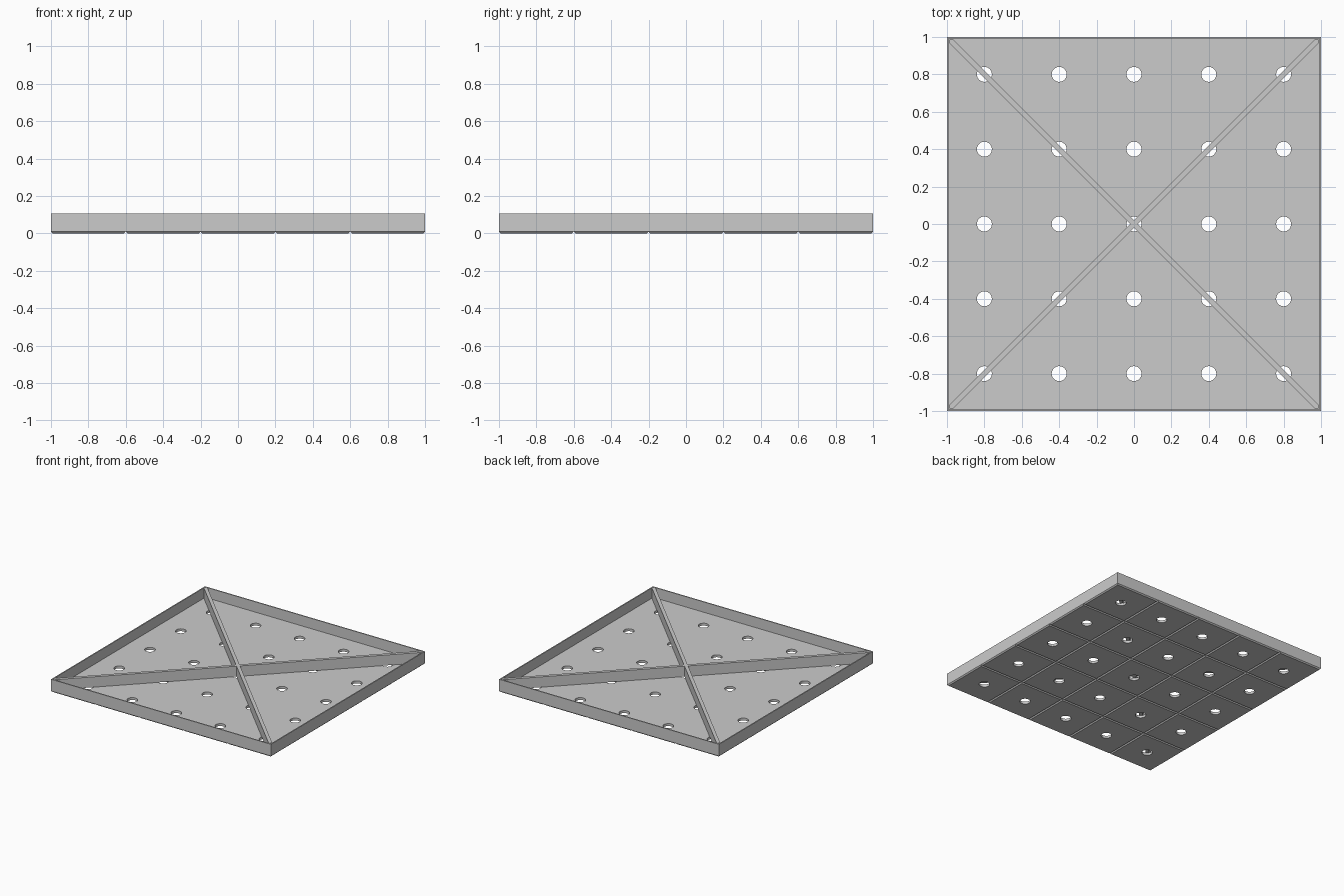
import bpy, bmesh, math
from mathutils import Matrix, Vector

if "Cube" in bpy.data.objects:
    bpy.data.objects.remove(bpy.data.objects["Cube"], do_unlink=True)

HEIGHT, FLOOR, WALL = 0.105, 0.02, 0.013
CHAMFER, RIB, HOLE, PITCH = 0.009, 0.027, 0.04, 0.4

grey = bpy.data.materials.new("plain grey")
grey.use_nodes = True
grey.diffuse_color = (0.6, 0.6, 0.6, 1)
grey.node_tree.nodes["Principled BSDF"].inputs["Base Color"].default_value = grey.diffuse_color


def add_box(bm, size, centre, rotation=None):
    matrix = Matrix.Translation(centre) @ (rotation or Matrix()) @ Matrix.Diagonal((*size, 1))
    return bmesh.ops.create_cube(bm, size=1, matrix=matrix)


def finish(name, bm, cutter=False):
    bmesh.ops.recalc_face_normals(bm, faces=bm.faces)
    mesh = bpy.data.meshes.new(name)
    bm.to_mesh(mesh)
    bm.free()
    obj = bpy.data.objects.new(name, mesh)
    bpy.context.collection.objects.link(obj)
    mesh.materials.append(grey)
    obj.hide_render = cutter
    obj.hide_viewport = cutter
    return obj


def cut(target, cutter):
    mod = target.modifiers.new(cutter.name, 'BOOLEAN')
    mod.operation, mod.object, mod.solver = 'DIFFERENCE', cutter, 'EXACT'
    mod.use_self = True


# Square tray with a thin upright rim
bm = bmesh.new()
add_box(bm, (2, 2, HEIGHT), (0, 0, HEIGHT / 2))
bm.faces.ensure_lookup_table()
top = max(bm.faces, key=lambda f: f.calc_center_median().z)
bmesh.ops.inset_region(bm, faces=[top], thickness=WALL)
inner = bmesh.ops.extrude_face_region(bm, geom=[top])["geom"]
bmesh.ops.delete(bm, geom=[top], context='FACES')
floor_verts = [v for v in inner if isinstance(v, bmesh.types.BMVert)]
bmesh.ops.translate(bm, verts=floor_verts, vec=(0, 0, FLOOR - HEIGHT))
tray = finish("tray", bm)

# Drain holes, one in the middle of each tile
bm = bmesh.new()
for i in range(-2, 3):
    for j in range(-2, 3):
        bmesh.ops.create_cone(bm, cap_ends=True, segments=32, radius1=HOLE, radius2=HOLE,
                              depth=0.1, matrix=Matrix.Translation((i * PITCH, j * PITCH, 0)))
cut(tray, finish("hole_cutter", bm, True))

# V grooves between tiles, and the chamfer round the bottom edge
for axis in "XY":
    bm = bmesh.new()
    for i in range(6):
        offset = -1 + i * PITCH
        side = CHAMFER * math.sqrt(2)
        turn = Matrix.Rotation(math.pi / 4, 4, axis)
        size = (2.2, side, side) if axis == "X" else (side, 2.2, side)
        centre = (0, offset, 0) if axis == "X" else (offset, 0, 0)
        add_box(bm, size, centre, turn)
    cut(tray, finish("groove_cutter_" + axis.lower(), bm, True))

# Two crossing diagonal ribs; the second is split where it meets the first
half = math.sqrt(2) * (1 - WALL)
bm = bmesh.new()
tall = HEIGHT - FLOOR
mid = FLOOR + tall / 2


def add_rib(angle, start, end):
    turn = Matrix.Rotation(angle, 4, 'Z')
    length = end - start - RIB / 2
    centre = turn @ Vector((start + length / 2, 0, mid))
    made = add_box(bm, (length, RIB, tall), centre, turn)
    # Pointed end that fits into the corner of the rim
    outer = [v for v in made["verts"] if (turn.inverted() @ v.co).x > end - RIB]
    face = next(f for f in outer[0].link_faces if all(v in outer for v in f.verts))
    edges = [e for e in face.edges if abs(e.verts[0].co.z - e.verts[1].co.z) < 1e-4]
    bmesh.ops.subdivide_edges(bm, edges=edges, cuts=1)
    tip = turn @ Vector((end, 0, 0))
    axis_point = turn @ Vector((end - RIB / 2, 0, 0))
    for v in bm.verts:
        if (v.co.xy - axis_point.xy).length < 1e-4:
            v.co.xy = tip.xy


for k in range(4):
    add_rib(math.pi / 4 + k * math.pi / 2, RIB / 2, half)
add_box(bm, (RIB, RIB, tall), (0, 0, mid), Matrix.Rotation(math.pi / 4, 4, 'Z'))
# Weld the arms to the centre block and drop the inner walls
bmesh.ops.remove_doubles(bm, verts=bm.verts, dist=1e-4)
bmesh.ops.delete(bm, geom=[f for f in bm.faces if abs(f.normal.z) < 0.1
                           and f.calc_center_median().xy.length < RIB], context='FACES_ONLY')
finish("diagonal_ribs", bm)

# Smooth hole walls with sharp rims
bpy.ops.object.select_all(action='DESELECT')
tray.select_set(True)
bpy.context.view_layer.objects.active = tray
bpy.ops.object.shade_smooth_by_angle(angle=math.radians(30))
